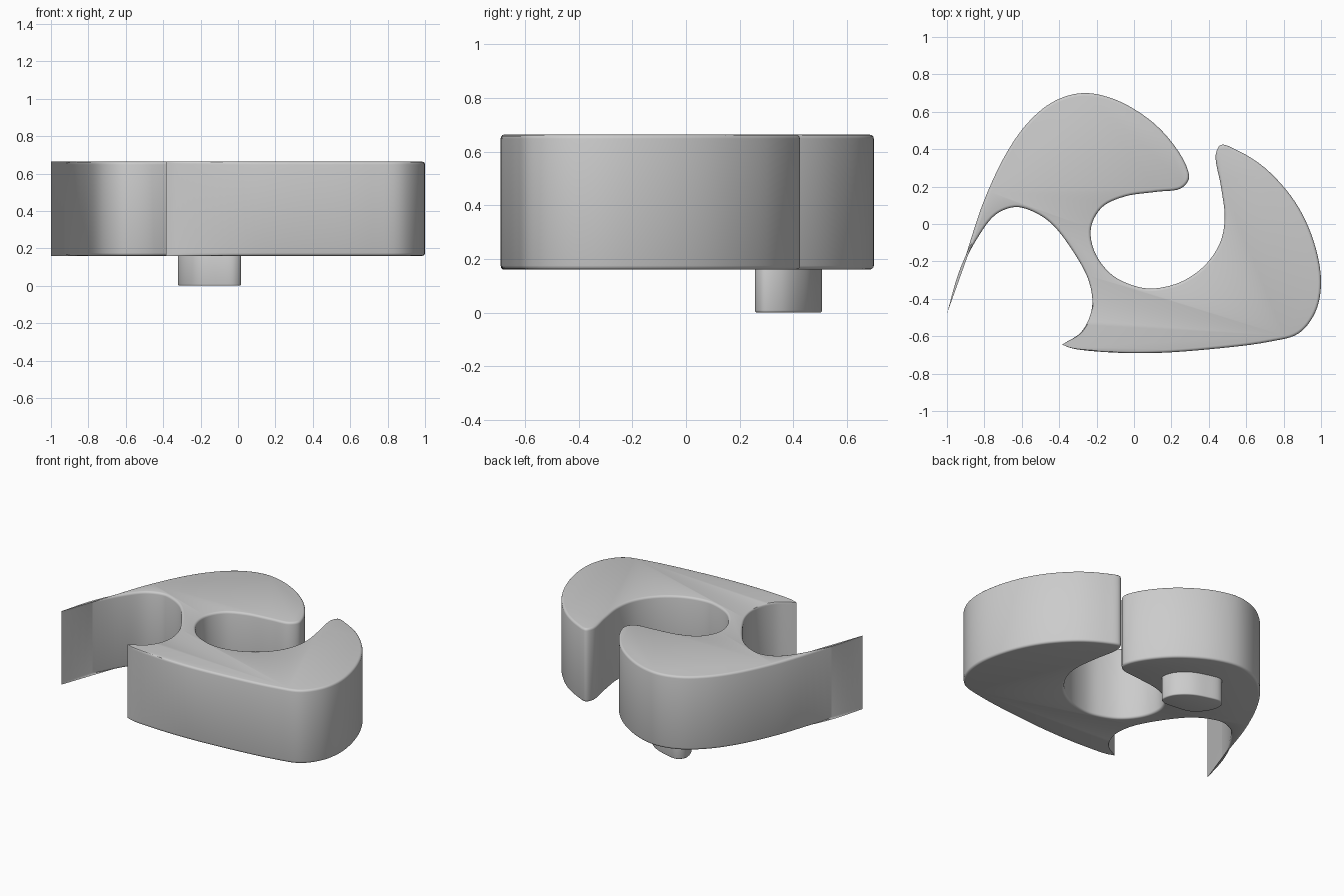
import bpy, bmesh, math
from mathutils import Vector

if "Cube" in bpy.data.objects:
    bpy.data.objects.remove(bpy.data.objects["Cube"])

grey = bpy.data.materials.new("plain_grey")
grey.diffuse_color = (0.6, 0.6, 0.6, 1)
grey.use_nodes = True
grey.node_tree.nodes["Principled BSDF"].inputs["Base Color"].default_value = grey.diffuse_color


def spline(pts, closed, steps):
    """Smooth curve through the points (centripetal Catmull-Rom)."""
    p = [Vector(q) for q in pts]
    p = [p[-1]] + p + [p[0], p[1]] if closed else [2 * p[0] - p[1]] + p + [2 * p[-1] - p[-2]]
    out = []
    for a, b, c, d in zip(p, p[1:], p[2:], p[3:]):
        t1 = (b - a).length ** 0.5
        t2 = t1 + (c - b).length ** 0.5
        t3 = t2 + (d - c).length ** 0.5
        for i in range(steps):
            t = t1 + (t2 - t1) * i / steps
            a1 = a.lerp(b, t / t1)
            a2 = b.lerp(c, (t - t1) / (t2 - t1))
            a3 = c.lerp(d, (t - t2) / (t3 - t2))
            b1 = a1.lerp(a2, t / t2)
            b2 = a2.lerp(a3, (t - t1) / (t3 - t1))
            out.append(b1.lerp(b2, (t - t1) / (t2 - t1)))
    return out


def slab(name, loop, z0, z1, radius, tips=()):
    """Extrude an outline, rounding its rims; the rounding fades out at sharp tips."""
    n = len(loop)
    area = sum(loop[i - 1].cross(loop[i]) for i in range(n))
    sign = 1 if area > 0 else -1
    inward, rads = [], []
    for i, q in enumerate(loop):
        t = (loop[(i + 1) % n] - loop[i - 1]).normalized()
        inward.append(Vector((-t.y, t.x)) * sign)
        near = min([(q - Vector(tip)).length for tip in tips] + [9])
        rads.append(radius * min(1, near / 0.5))
    bm = bmesh.new()
    arc = [math.pi / 2 * k / 3 for k in range(4)]
    rows = [(0, a) for a in reversed(arc)] + [(1, a) for a in arc]
    rings = []
    for top, a in rows:
        ring = []
        for q, w, r in zip(loop, inward, rads):
            xy = q + w * r * (1 - math.cos(a))
            lift = radius * (1 - math.sin(a))
            ring.append(bm.verts.new((xy.x, xy.y, z1 - lift if top else z0 + lift)))
        rings.append(ring)
    for lo, hi in zip(rings, rings[1:]):
        for i in range(n):
            j = (i + 1) % n
            bm.faces.new((lo[i], lo[j], hi[j], hi[i]))
    bm.faces.new(rings[0])
    bm.faces.new(rings[-1])
    bmesh.ops.recalc_face_normals(bm, faces=bm.faces)
    mesh = bpy.data.meshes.new(name)
    bm.to_mesh(mesh)
    bm.free()
    mesh.materials.append(grey)
    obj = bpy.data.objects.new(name, mesh)
    bpy.context.collection.objects.link(obj)
    bpy.ops.object.select_all(action='DESELECT')
    obj.select_set(True)
    bpy.context.view_layer.objects.active = obj
    bpy.ops.object.shade_smooth_by_angle(angle=math.radians(35))
    return obj


# Curled body: outer run from the tail round both lobes to the lower tip
tail, tip = (-1, -.48), (-.385, -.645)
outer = [tail, (-.9, -.17), (-.8, .13), (-.67, .40), (-.55, .56), (-.42, .66),
         (-.27, .70), (-.1, .665), (.08, .56), (.2, .44), (.28, .31), (.293, .24),
         (.25, .19), (.12, .172), (-.05, .147), (-.17, .09), (-.23, -.02),
         (-.21, -.15), (-.12, -.27), (0, -.33), (.1, -.345), (.25, -.31),
         (.38, -.22), (.46, -.10), (.485, .03), (.465, .2), (.437, .37),
         (.465, .423), (.55, .395), (.7, .30), (.86, .12), (.96, -.09), (1, -.31),
         (.97, -.47), (.88, -.585), (.72, -.63), (.4, -.67), (.1, -.69),
         (-.15, -.685), (-.33, -.665), tip]
# Concave bay back from the lower tip to the tail
bay = [tip, (-.28, -.575), (-.225, -.45), (-.24, -.31), (-.33, -.14), (-.45, .01),
       (-.56, .075), (-.64, .09), (-.74, .05), (-.84, -.08), (-.93, -.26), tail]
slab("curled_body", spline(outer, False, 6) + spline(bay, False, 6),
     0.16, 0.663, 0.015, (tail, tip))

# Small rounded peg under the larger lobe
peg = [(.015, .29), (0, .37), (-.08, .45), (-.18, .49), (-.28, .505),
       (-.32, .46), (-.30, .37), (-.22, .285), (-.1, .262), (-.02, .26)]
slab("peg", spline(peg, True, 6), 0, 0.17, 0.008)
